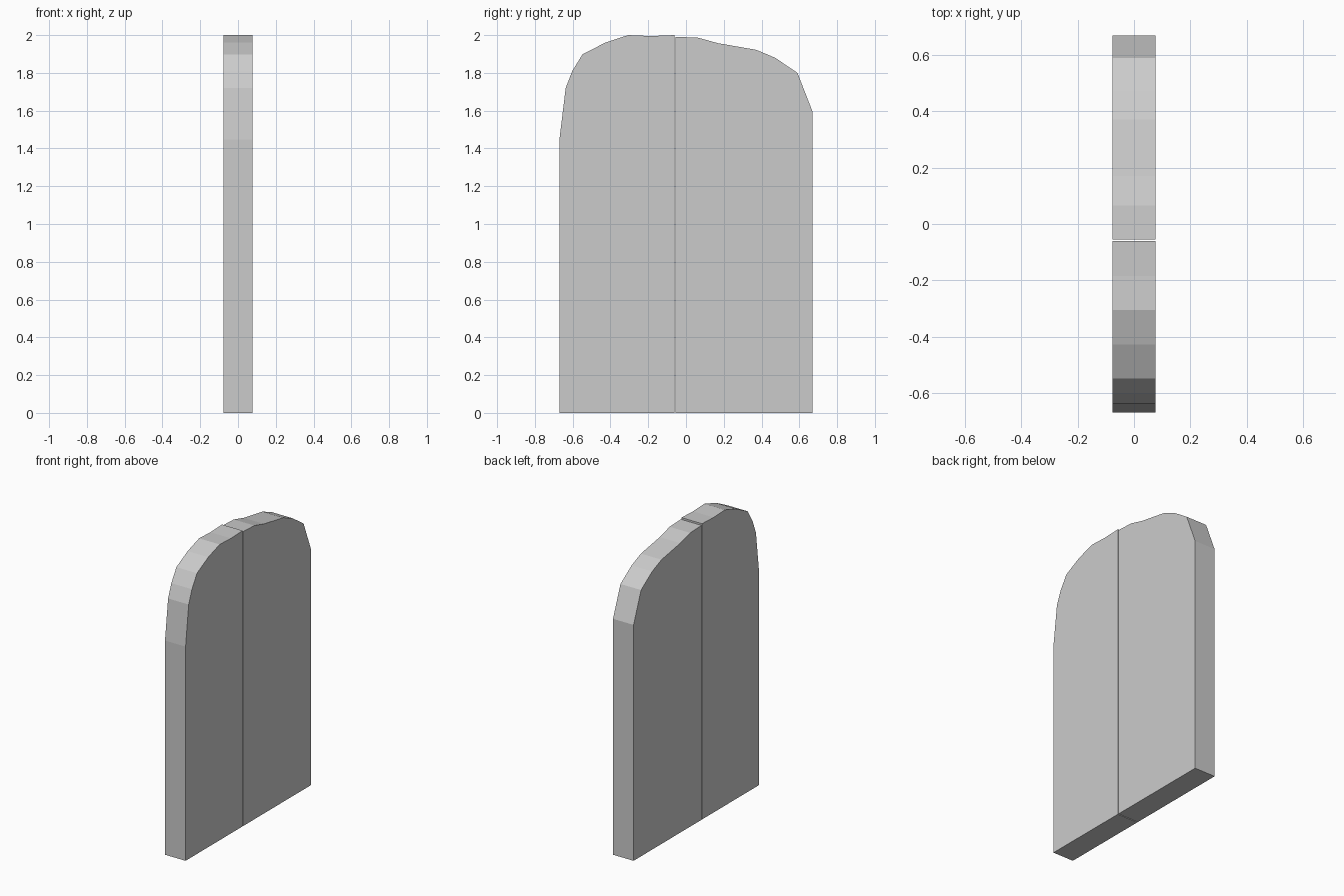
import bpy
import bmesh

if "Cube" in bpy.data.objects:
    bpy.data.objects.remove(bpy.data.objects["Cube"])

HALF_DEPTH = 0.077


def panel(name, profile):
    """Extrude a (y, z) outline along x into a flat-faced slab."""
    bm = bmesh.new()
    face = bm.faces.new([bm.verts.new((-HALF_DEPTH, y, z)) for y, z in profile])
    ext = bmesh.ops.extrude_face_region(bm, geom=[face])
    moved = [g for g in ext["geom"] if isinstance(g, bmesh.types.BMVert)]
    bmesh.ops.translate(bm, verts=moved, vec=(2 * HALF_DEPTH, 0, 0))
    bmesh.ops.recalc_face_normals(bm, faces=bm.faces)
    mesh = bpy.data.meshes.new(name)
    bm.to_mesh(mesh)
    bm.free()
    obj = bpy.data.objects.new(name, mesh)
    bpy.context.collection.objects.link(obj)
    return obj


# Narrower door leaf with the higher, rounder shoulder
panel("left_door_leaf", [
    (-0.061, 0), (-0.061, 2.0), (-0.185, 1.995), (-0.306, 2.0),
    (-0.428, 1.96), (-0.548, 1.898), (-0.602, 1.81), (-0.637, 1.72),
    (-0.67, 1.448), (-0.67, 0)])

# Wider door leaf with the sloping shoulder, across a thin gap
panel("right_door_leaf", [
    (-0.055, 0), (0.67, 0), (0.67, 1.595), (0.59, 1.80), (0.472, 1.88),
    (0.372, 1.922), (0.17, 1.957), (0.065, 1.986), (-0.055, 1.991)])
